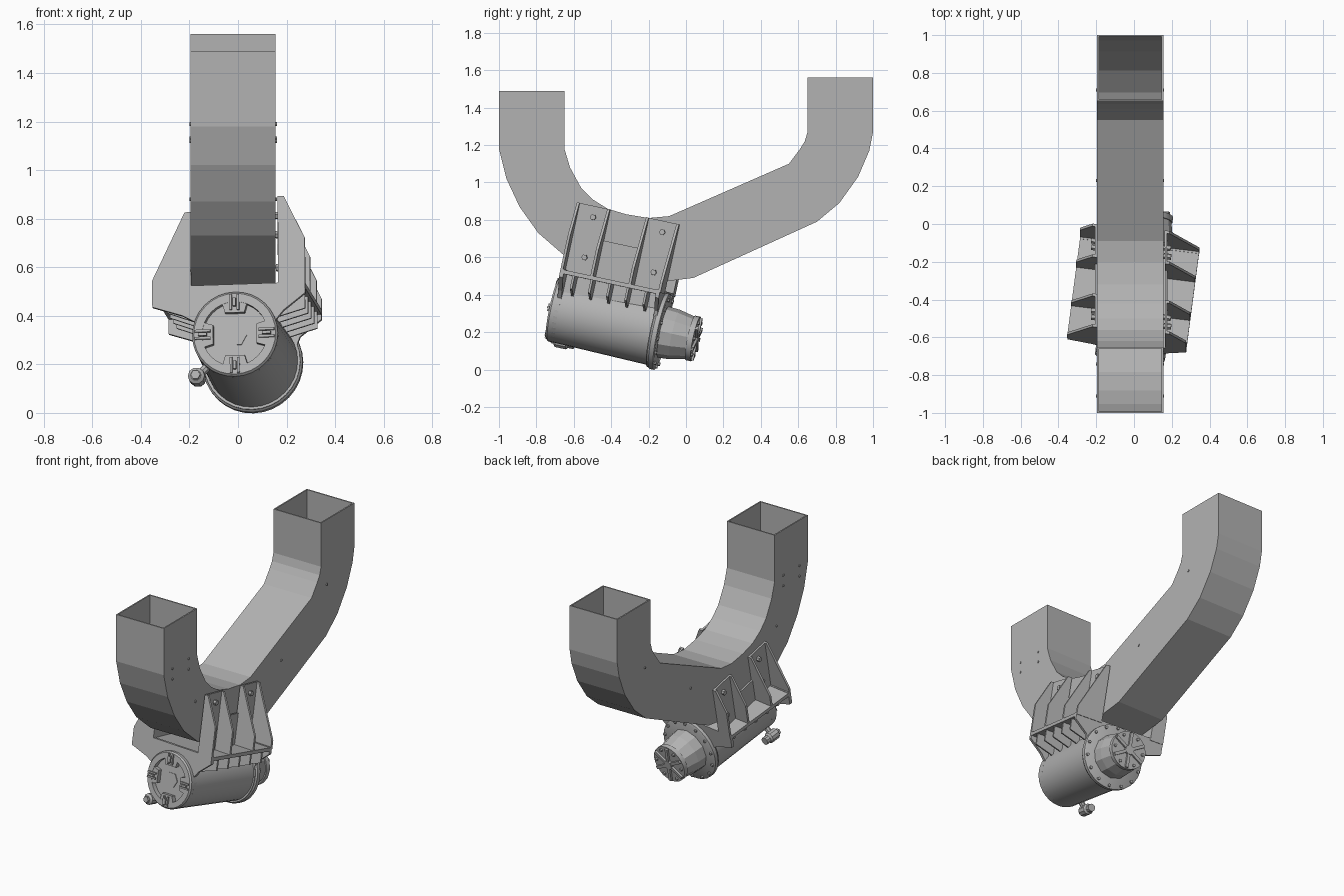
import bpy, bmesh
from math import sin, cos, pi, radians
from mathutils import Matrix, Vector

if "Cube" in bpy.data.objects:
    bpy.data.objects.remove(bpy.data.objects["Cube"], do_unlink=True)

steel = bpy.data.materials.new("plain grey steel")
steel.use_nodes = True
steel.diffuse_color = (0.45, 0.45, 0.45, 1)
steel.node_tree.nodes["Principled BSDF"].inputs["Base Color"].default_value = (0.45, 0.45, 0.45, 1)

# Frame of the tilted drive unit: local y runs along its axis
UNIT = (Matrix.Translation((-0.01, -0.68, 0.32)) @ Matrix.Rotation(radians(-7.5), 4, 'Z')
        @ Matrix.Rotation(radians(-12), 4, 'X') @ Matrix.Rotation(radians(-2), 4, 'Y'))
WORLD = Matrix.Identity(4)


def finish(name, bm, matrix=UNIT, smooth=False):
    bmesh.ops.recalc_face_normals(bm, faces=bm.faces)
    bm.transform(matrix)
    mesh = bpy.data.meshes.new(name)
    bm.to_mesh(mesh)
    bm.free()
    mesh.materials.append(steel)
    ob = bpy.data.objects.new(name, mesh)
    bpy.context.collection.objects.link(ob)
    if smooth:
        bpy.ops.object.select_all(action='DESELECT')
        ob.select_set(True)
        bpy.context.view_layer.objects.active = ob
        bpy.ops.object.shade_smooth_by_angle(angle=radians(35))
    return ob


def prism(name, outline, y0, y1, matrix=UNIT):
    """Extrude an x-z outline from y0 to y1."""
    bm = bmesh.new()
    face = bm.faces.new([bm.verts.new((x, y0, z)) for x, z in outline])
    side = bmesh.ops.extrude_face_region(bm, geom=[face])
    moved = [v for v in side["geom"] if isinstance(v, bmesh.types.BMVert)]
    bmesh.ops.translate(bm, verts=moved, vec=(0, y1 - y0, 0))
    return finish(name, bm, matrix)


def box(name, lo, hi, matrix=UNIT):
    return prism(name, [(lo[0], lo[2]), (hi[0], lo[2]), (hi[0], hi[2]), (lo[0], hi[2])],
                 lo[1], hi[1], matrix)


def lathe(name, profile, n=32, matrix=UNIT, smooth=True, closed=False):
    """Turn (y, radius) points around the local y axis."""
    bm = bmesh.new()
    rings = [[bm.verts.new((r * cos(2 * pi * i / n), y, r * sin(2 * pi * i / n)))
              for i in range(n)] for y, r in profile]
    pairs = list(zip(rings, rings[1:]))
    if closed:
        pairs.append((rings[-1], rings[0]))
    else:
        bm.faces.new(rings[0])
        bm.faces.new(rings[-1])
    for a, b in pairs:
        for i in range(n):
            j = (i + 1) % n
            bm.faces.new((a[i], a[j], b[j], b[i]))
    return finish(name, bm, matrix, smooth)


# Square duct: paired outer and inner bend points in y-z
outer = [(-1, 1.49), (-1, 1.18), (-.96, 1.02), (-.89, .87), (-.79, .73), (-.64, .6),
         (-.45, .51), (-.2, .46), (.04, .49), (.7, .79), (.82, .89), (.92, 1.03), (.98, 1.17),
         (1, 1.27), (1, 1.56)]
inner = [(-.65, 1.49), (-.65, 1.18), (-.62, 1.08), (-.56, .97), (-.5, .91), (-.42, .86),
         (-.32, .83), (-.2, .81), (-.09, .82), (.55, 1.1), (.58, 1.14), (.61, 1.18), (.635, 1.22),
         (.65, 1.27), (.65, 1.56)]
LEFT, RIGHT = -0.195, 0.155
bm = bmesh.new()
rings = [[bm.verts.new(p) for p in ((LEFT, *o), (RIGHT, *o), (RIGHT, *i), (LEFT, *i))]
         for o, i in zip(outer, inner)]
for a, b in zip(rings, rings[1:]):
    for k in range(4):
        bm.faces.new((a[k], a[(k + 1) % 4], b[(k + 1) % 4], b[k]))
duct = finish("square_duct", bm, WORLD)
wall = duct.modifiers.new("wall", 'SOLIDIFY')
wall.thickness = 0.012
wall.offset = -1

# Small rivets on both duct sides
for y, z in [(-.91, 1.19), (-.74, 1.19), (-.91, 1.12), (-.74, 1.12), (-.67, .88), (.23, .81), (.71, 1.13)]:
    for x in (LEFT, RIGHT):
        lathe("duct_rivet", [(-.005, .008), (.005, .008)], 8,
              Matrix.Translation((x, y, z)) @ Matrix.Rotation(pi / 2, 4, 'Z'))

# Motor body, rear flange and rear gearbox
lathe("motor_body", [(.02, .178), (.54, .19)])
lathe("rear_flange", [(.535, .2), (.545, .208), (.57, .208), (.575, .2)])
lathe("gearbox", [(.57, .14), (.64, .135), (.73, .115)], 12, smooth=False)
lathe("gearbox_cap", [(.725, .122), (.755, .122)], 24)
for k in range(6):
    turn = UNIT @ Matrix.Rotation(k * pi / 3, 4, 'Y')
    box("cap_spoke", (-.01, .75, .025), (.01, .768, .115), turn)
    lathe("cap_bolt", [(.75, .01), (.765, .01)], 6,
          UNIT @ Matrix.Rotation((k + .5) * pi / 3, 4, 'Y') @ Matrix.Translation((0, 0, .1)))
lathe("cap_hub", [(.75, .03), (.77, .03)], 12)
for k in range(14):
    lathe("flange_bolt", [(.57, .01), (.585, .01)], 6,
          UNIT @ Matrix.Rotation(k * pi / 7, 4, 'Y') @ Matrix.Translation((0, 0, .19)))

# Notched front cap with a recessed hexagonal hub
lathe("front_ring", [(-.03, .135), (-.03, .17), (-.02, .178), (.03, .178), (.03, .135)], closed=True)
lathe("front_floor", [(.012, .14), (.03, .14)], 16)
lathe("front_hub", [(-.005, .048), (.02, .048)], 6, smooth=False)
for k in range(4):
    turn = UNIT @ Matrix.Rotation(k * pi / 2, 4, 'Y')
    prism("front_tooth", [(-.04, .09), (.04, .09), (.055, .14), (-.055, .14)], -.028, .02, turn)
    for s in (-1, 1):
        box("tooth_rail", (s * .015 - .005, -.04, .1), (s * .015 + .005, -.02, .165), turn)
    box("tooth_key", (-.006, -.045, .115), (.006, -.02, .15), turn)

# End plates joining the motor to the saddle
XL, XR = -0.345, 0.29


def end_plate(name, r, y0, y1):
    arc = [(r * cos(a), r * sin(a)) for a in [radians(20 - 220 * i / 20) for i in range(21)]]
    prism(name, [(XL, .215), (XR, .215), (XR, .17), (.2, .1)] + arc + [(-.22, .09), (XL, .13)], y0, y1)


end_plate("front_plate", .178, 0, .022)
end_plate("rear_plate", .2, .53, .55)

# Saddle with neck and cooling fins beneath it
box("saddle", (XL, 0, .19), (XR, .55, .212))
box("saddle_neck", (-.15, .02, .08), (.15, .54, .195))
for k in range(5):
    y = .07 + k * .1
    for x0, x1 in ((XL + .04, -.14), (.14, XR - .01)):
        prism("saddle_fin", [(x0, .195), (x1, .195), (x1, .12 if x0 > 0 else .08),
                             (x0, .08 if x0 > 0 else .14)], y, y + .012)

# Side cradles: triangular ribs and stepped cheek plates against the duct
AXIS_X = (UNIT.to_3x3() @ Vector((0, 1, 0))).x
STATIONS = (0, .165, .375, .54)
for side, wall_x, edge, top in ((-1, LEFT - .004, XL, .525), (1, RIGHT + .004, XR, .58)):
    def cheek_x(y, z=.4):
        return (wall_x + .01 - AXIS_X * y) / .99 + z * .02

    for y in STATIONS:
        x = cheek_x(y)
        tip = x + side * .025
        drop = top - abs(edge - tip) * 2.07
        prism("cradle_rib", [(x, .2), (edge, .2), (edge, max(drop, .225)), (tip, top), (x, top)],
              y, y + .014)
    for (a, b), height in zip(zip(STATIONS, STATIONS[1:]), (top, top - .17, top)):
        bm = bmesh.new()
        corners = [(cheek_x(y) + side * t, y, z) for z in (.2, height)
                   for y, t in ((a, 0), (b + .014, 0), (b + .014, .012), (a, .012))]
        bmesh.ops.convex_hull(bm, input=[bm.verts.new(c) for c in corners])
        finish("cradle_cheek", bm)
        # Bolts on the cheek plates
        if height == top:
            for y, z in ((a + .1, top - .06), (a + .1, .3)):
                lathe("cheek_bolt", [(-.02, .016), (.02, .016)], 6,
                      UNIT @ Matrix.Translation((cheek_x(y) + side * .012, y, z))
                      @ Matrix.Rotation(pi / 2, 4, 'Z'), smooth=False)

# Drain fitting under the front cap
fitting = UNIT @ Matrix.Translation((-.165, .03, -.165))
lathe("drain_fitting", [(-.04, .022), (-.03, .035), (.03, .035), (.04, .025), (.07, .025)], 10, fitting)
lathe("drain_nut", [(-.055, .02), (-.03, .02)], 6, fitting, smooth=False)
lathe("drain_arm", [(0, .018), (.1, .018)], 8, fitting @ Matrix.Rotation(pi / 4, 4, 'Y')
      @ Matrix.Rotation(pi / 2, 4, 'X'))
